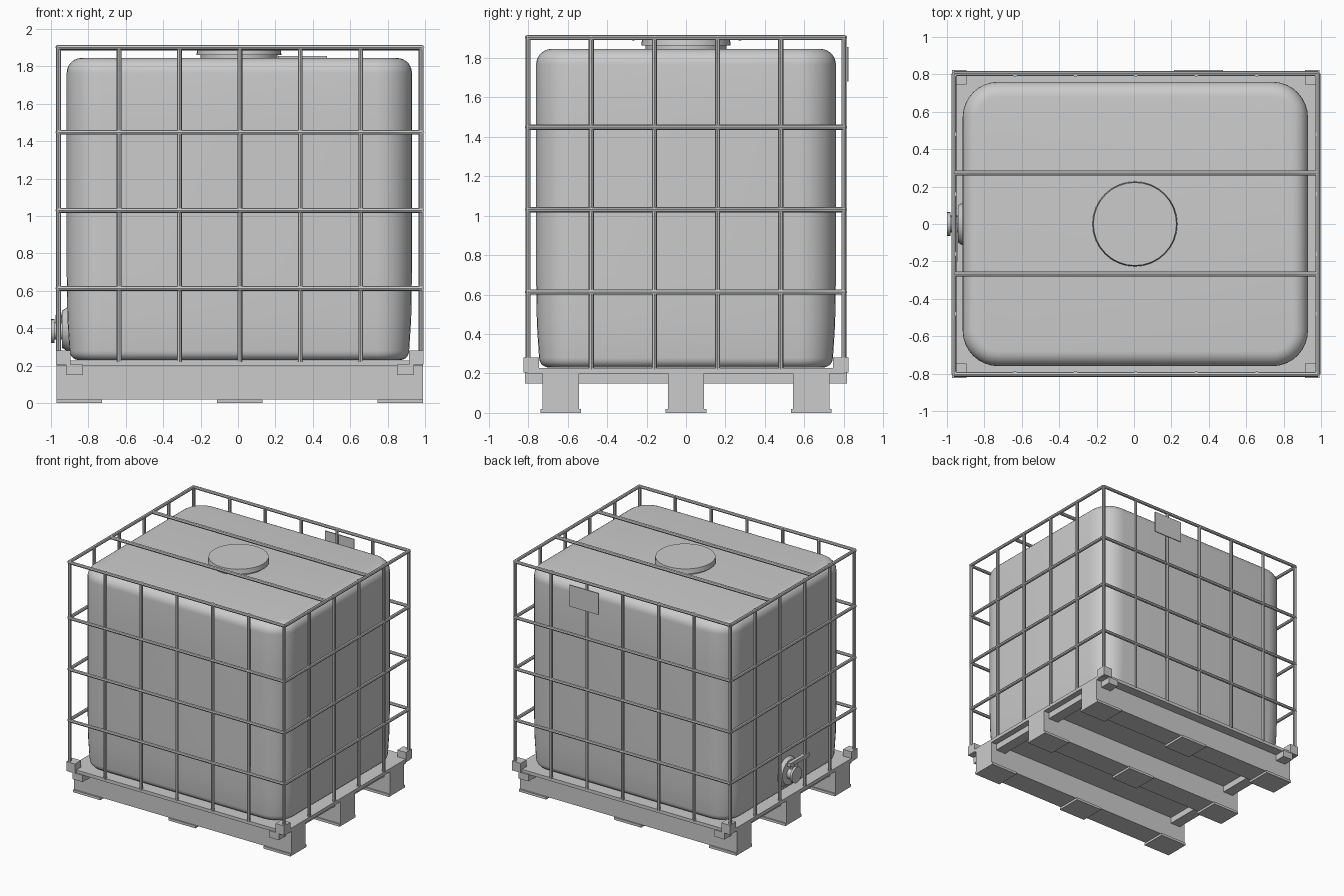
import bpy, bmesh
from math import pi, sin, cos
from mathutils import Vector

if "Cube" in bpy.data.objects:
    bpy.data.objects.remove(bpy.data.objects["Cube"])

CX = 0.01                       # cage and pallet centre in x
XS = [CX + 0.323 * i for i in range(-3, 4)]
YS = [-0.80 + 0.32 * i for i in range(6)]


def finish(name, bm, smooth=None):
    bmesh.ops.recalc_face_normals(bm, faces=bm.faces)
    me = bpy.data.meshes.new(name)
    bm.to_mesh(me)
    bm.free()
    ob = bpy.data.objects.new(name, me)
    bpy.context.collection.objects.link(ob)
    if smooth:
        bpy.ops.object.select_all(action='DESELECT')
        ob.select_set(True)
        bpy.context.view_layer.objects.active = ob
        bpy.ops.object.shade_smooth_by_angle(angle=smooth)
    return ob


def add_box(bm, x0, x1, y0, y1, z0, z1):
    vs = bmesh.ops.create_cube(bm, size=1)['verts']
    for v in vs:
        v.co = Vector(((x0 + x1) / 2 + v.co.x * (x1 - x0),
                       (y0 + y1) / 2 + v.co.y * (y1 - y0),
                       (z0 + z1) / 2 + v.co.z * (z1 - z0)))


def add_rod(bm, a, b, r1, r2=None, seg=8):
    a, b = Vector(a), Vector(b)
    d = b - a
    vs = bmesh.ops.create_cone(bm, cap_ends=True, segments=seg, radius1=r1,
                               radius2=r1 if r2 is None else r2, depth=d.length)['verts']
    rot = d.to_track_quat('Z', 'Y')
    for v in vs:
        v.co = rot @ v.co + (a + b) / 2


def rounded_rect(hx, hy, r, n=8):
    pts = []
    for q, (sx, sy) in enumerate([(1, 1), (-1, 1), (-1, -1), (1, -1)]):
        for i in range(n + 1):
            t = q * pi / 2 + i * pi / 2 / n
            pts.append((sx * (hx - r) + r * cos(t), sy * (hy - r) + r * sin(t)))
    return pts


# Tank: stacked rounded rectangles with rounded top and bottom rims
levels = []
for i in range(6):
    t = i / 5 * pi / 2
    levels.append((0.015 + 0.05 * (1 - sin(t)), 0.23 + 0.05 * (1 - cos(t))))
levels += [(0.004, 0.45), (0, 0.7), (0, 1.5)]
for i in range(8):
    t = i / 7 * pi / 2
    levels.append((0.08 * (1 - cos(t)), 1.765 + 0.08 * sin(t)))
bm = bmesh.new()
rings = []
for inset, z in levels:
    pts = rounded_rect(0.923 - inset, 0.76 - inset, 0.19 - inset)
    rings.append([bm.verts.new((x + 0.007, y, z)) for x, y in pts])
for a, b in zip(rings, rings[1:]):
    for i in range(len(a)):
        j = (i + 1) % len(a)
        bm.faces.new((a[i], a[j], b[j], b[i]))
bm.faces.new(rings[0])
bm.faces.new(rings[-1])
finish("tank", bm, 0.6)

# Filler neck and lid
bm = bmesh.new()
add_rod(bm, (0.005, 0, 1.84), (0.005, 0, 1.868), 0.205, seg=32)
add_rod(bm, (0.005, 0, 1.862), (0.005, 0, 1.90), 0.227, 0.222, seg=32)
finish("tank_lid", bm, 0.6)

# Outlet valve: flange, pipe, cap and lever
bm = bmesh.new()
add_rod(bm, (-0.90, 0, 0.395), (-0.94, 0, 0.395), 0.125, 0.10, seg=24)
add_rod(bm, (-0.93, 0, 0.385), (-0.99, 0, 0.385), 0.045, seg=16)
add_rod(bm, (-0.982, 0, 0.385), (-1.0, 0, 0.385), 0.064, seg=20)
finish("outlet_valve", bm, 0.6)
bm = bmesh.new()
add_rod(bm, (-0.958, 0, 0.41), (-0.958, 0, 0.47), 0.018)
add_box(bm, -0.972, -0.944, -0.20, 0.04, 0.455, 0.485)
finish("valve_lever", bm)

# Cage uprights
bm = bmesh.new()
for y in (YS[0], YS[-1]):
    for x in XS:
        add_rod(bm, (x, y, 0.22), (x, y, 1.912), 0.013)
for x in (XS[0], XS[-1]):
    for y in YS[1:-1]:
        add_rod(bm, (x, y, 0.22), (x, y, 1.912), 0.013)
finish("cage_uprights", bm)

# Cage horizontal hoops
bm = bmesh.new()
hx, hy = 0.973, 0.804
for z in (0.613, 1.03, 1.448, 1.902):
    for s in (-1, 1):
        add_rod(bm, (CX - hx, s * hy, z), (CX + hx, s * hy, z), 0.013)
        add_rod(bm, (CX + s * hx, -hy, z), (CX + s * hx, hy, z), 0.013)
finish("cage_hoops", bm)

# Bars across the top
bm = bmesh.new()
for y in (-0.267, 0.273):
    add_rod(bm, (CX - 0.97, y, 1.90), (CX + 0.97, y, 1.90), 0.014)
finish("top_bars", bm)

# Blank plate on the back of the cage
bm = bmesh.new()
add_box(bm, 0.215, 0.475, 0.815, 0.823, 1.68, 1.855)
finish("back_plate", bm)

# Pallet deck and cross beams
bm = bmesh.new()
add_box(bm, CX - 0.98, CX + 0.98, -0.805, 0.805, 0.20, 0.227)
finish("pallet_deck", bm)
bm = bmesh.new()
for s in (-1, 1):
    xs = sorted((CX + s * 0.84, CX + s * 0.93))
    add_box(bm, *xs, -0.817, 0.817, 0.15, 0.205)
finish("pallet_cross_beams", bm)

# Corner brackets
bm = bmesh.new()
for sx in (-1, 1):
    for sy in (-1, 1):
        xs = sorted((CX + sx * 0.905, CX + sx * 0.983))
        ys = sorted((sy * 0.745, sy * 0.823))
        add_box(bm, *xs, *ys, 0.205, 0.282)
finish("corner_brackets", bm)

# Runners and their foot pads
bm = bmesh.new()
pads = bmesh.new()
for y in (-0.635, 0, 0.635):
    add_box(bm, CX - 0.98, CX + 0.98, y - 0.092, y + 0.092, 0.018, 0.20)
    for x in (-0.858, 0, 0.858):
        add_box(pads, CX + x - 0.122, CX + x + 0.122, y - 0.103, y + 0.103, 0, 0.02)
finish("pallet_runners", bm)
finish("foot_pads", pads)
